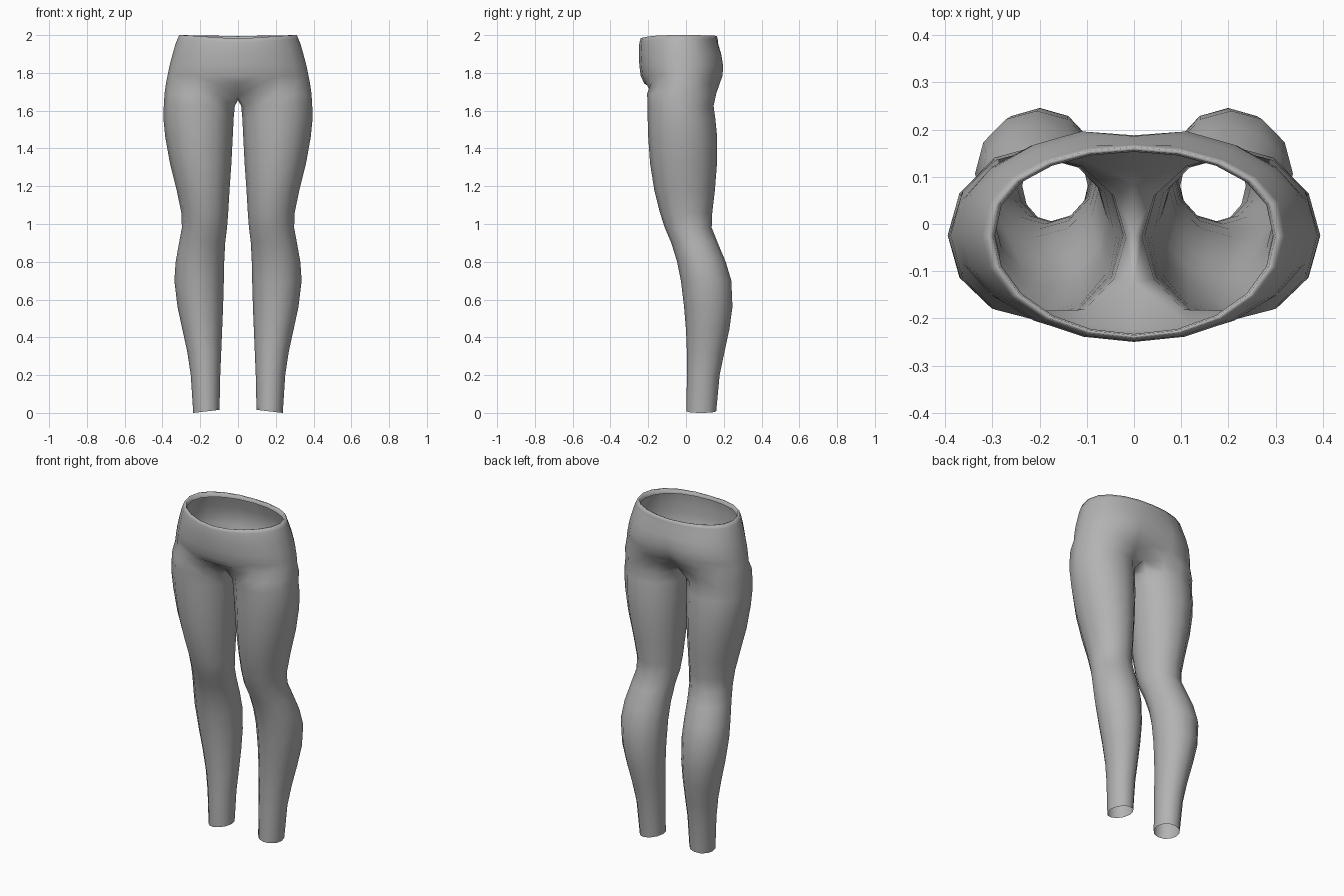
import bpy, bmesh, math
from mathutils import Vector

grey = bpy.data.materials.new("fabric_grey")
grey.diffuse_color = (0.45, 0.45, 0.45, 1)

# Leg cross-sections: z, inner x, outer x, front y, back y
LEG = [
    (0.008, 0.098, 0.237, 0.002, 0.160),
    (0.20, 0.094, 0.250, 0.005, 0.178),
    (0.32, 0.089, 0.268, 0.005, 0.203),
    (0.44, 0.084, 0.294, 0.000, 0.229),
    (0.56, 0.079, 0.320, -0.010, 0.246),
    (0.70, 0.075, 0.337, -0.027, 0.240),
    (0.80, 0.073, 0.330, -0.047, 0.210),
    (0.90, 0.068, 0.312, -0.078, 0.168),
    (0.98, 0.058, 0.297, -0.112, 0.136),
    (1.06, 0.052, 0.300, -0.138, 0.139),
    (1.18, 0.045, 0.325, -0.168, 0.153),
    (1.32, 0.035, 0.360, -0.190, 0.164),
    (1.46, 0.028, 0.385, -0.200, 0.165),
    (1.56, 0.023, 0.395, -0.203, 0.155),
    (1.625, 0.017, 0.393, -0.203, 0.146),
]

# Hip cross-sections: z, half width, front y, back y, depth of the rear cleft
HIPS = [
    (1.745, 0.381, -0.222, 0.188, 0.040),
    (1.785, 0.373, -0.240, 0.203, 0.030),
    (1.84, 0.362, -0.247, 0.206, 0.018),
    (1.90, 0.346, -0.250, 0.194, 0.008),
    (1.95, 0.332, -0.248, 0.175, 0.004),
    (1.978, 0.321, -0.245, 0.168, 0.0),
    (1.995, 0.311, -0.241, 0.163, 0.0),   # rolled waist edge
    (1.993, 0.300, -0.236, 0.156, 0.0),
    (1.972, 0.295, -0.233, 0.153, 0.0),
]

bm = bmesh.new()


def leg_ring(z, xi, xo, yf, yb):
    """Twelve points, starting at the front of the inner thigh."""
    ring = []
    for k in range(12):
        a = math.radians(-120 + 30 * k)
        x = (xi + xo) / 2 + (xo - xi) / 2 * math.cos(a)
        y = (yf + yb) / 2 + (yb - yf) / 2 * math.sin(a)
        tilt = -0.008 * math.cos(a) if z < 0.1 else 0
        ring.append(bm.verts.new((x, y, z + tilt)))
    return ring


def hip_row(z, w, yf, yb, cleft):
    """Eleven points from front centre round the side to back centre."""
    row = []
    cy = -0.025
    for k in range(11):
        a = math.radians(-90 + 18 * k)
        s = math.sin(a)
        x = w * math.cos(a) if 0 < k < 10 else 0
        y = cy - (cy - yf) * -s if s < 0 else cy + (yb - cy) * s ** 0.85
        if k == 10:
            y -= cleft
        dip = -0.012 * max(0, -s) ** 4 if z > 1.96 else 0
        lift = 0.005 * abs(math.cos(a)) if z > 1.99 else 0
        row.append(bm.verts.new((x, y, z + dip + lift)))
    return row


def bridge(a, b, closed):
    n = len(a)
    for i in range(n if closed else n - 1):
        j = (i + 1) % n
        bm.faces.new((a[i], a[j], b[j], b[i]))


# Leg tube
rings = [leg_ring(*r) for r in LEG]

# Top of the thigh, where the inner three points meet the centre seam
top = leg_ring(1.69, 0.01, 0.389, -0.206, 0.160)
for i, co in {9: (0, 0.085, 1.675), 10: (0, -0.02, 1.655),
              11: (0, -0.125, 1.675)}.items():
    top[i].co = Vector(co)
rings.append(top)
for a, b in zip(rings, rings[1:]):
    bridge(a, b, True)

# Hips and waistband
rows = [[top[11]] + top[:10]] + [hip_row(*h) for h in HIPS]
for a, b in zip(rows, rows[1:]):
    bridge(a, b, False)

for f in bm.faces:
    f.smooth = True

mesh = bpy.data.meshes.new("leggings")
bm.to_mesh(mesh)
bm.free()
mesh.materials.append(grey)
leggings = bpy.data.objects.new("leggings", mesh)
bpy.context.collection.objects.link(leggings)

# Other half, joined along the centre seam
mirror = leggings.modifiers.new("mirror", 'MIRROR')
mirror.use_clip = True
mirror.merge_threshold = 0.0005
